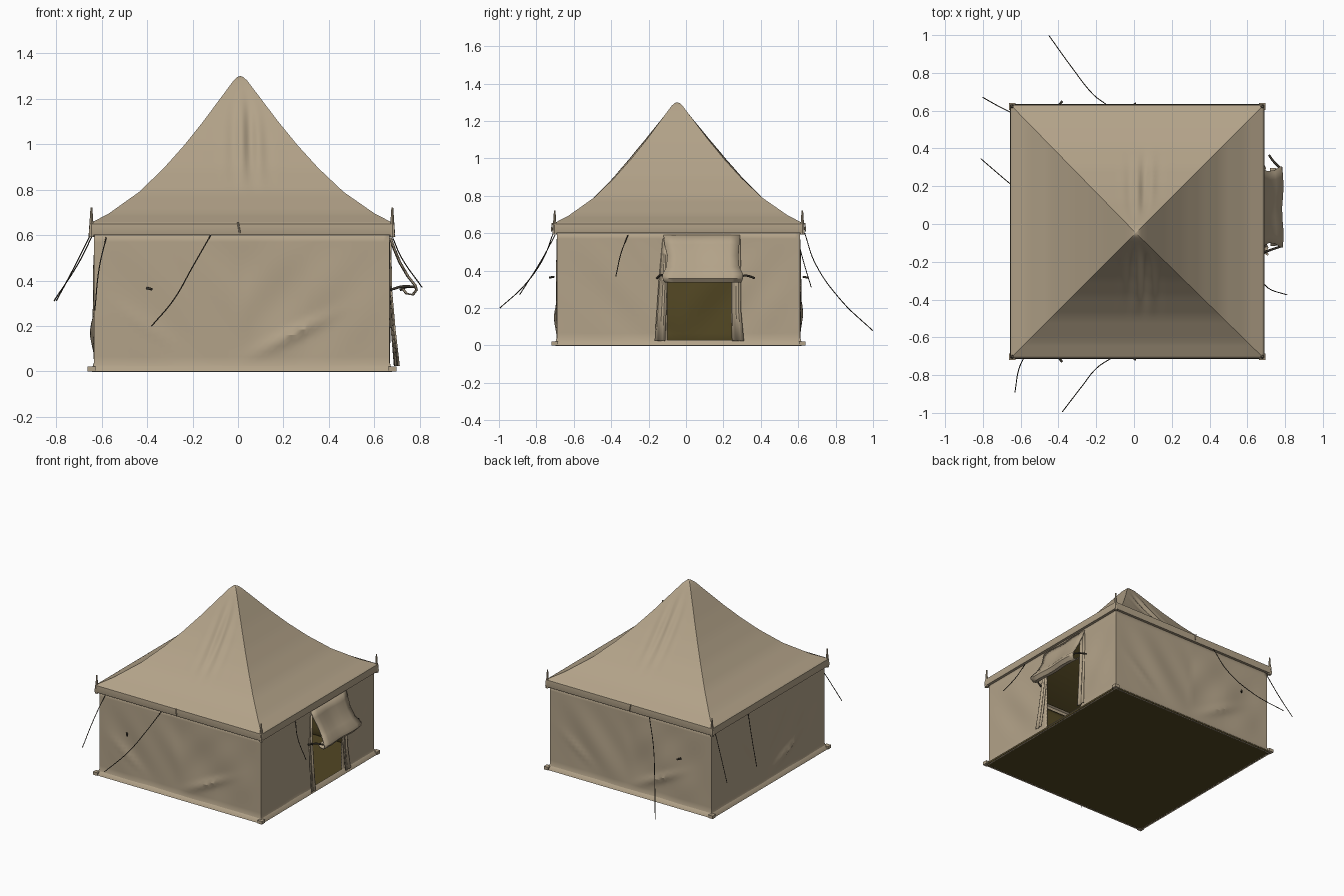
import bpy, bmesh, math
from mathutils import Vector

if "Cube" in bpy.data.objects:
    bpy.data.objects.remove(bpy.data.objects["Cube"])

CX, CY = 0.017, -0.04      # centre of the tent body


def material(name, rgb):
    m = bpy.data.materials.new(name)
    m.diffuse_color = (*rgb, 1)
    m.use_nodes = True
    m.node_tree.nodes["Principled BSDF"].inputs["Base Color"].default_value = m.diffuse_color
    return m


CANVAS = material("tan_canvas", (0.45, 0.365, 0.25))
LINING = material("olive_lining", (0.085, 0.063, 0.017))
ROPE = material("dark_rope", (0.05, 0.042, 0.03))


def make(name, bm, mats, thickness=0.0):
    bmesh.ops.remove_doubles(bm, verts=bm.verts, dist=0.0002)
    me = bpy.data.meshes.new(name)
    bm.to_mesh(me)
    bm.free()
    ob = bpy.data.objects.new(name, me)
    bpy.context.collection.objects.link(ob)
    for m in mats:
        me.materials.append(m)
    bpy.ops.object.select_all(action='DESELECT')
    ob.select_set(True)
    bpy.context.view_layer.objects.active = ob
    bpy.ops.object.shade_smooth_by_angle(angle=math.radians(30))
    if thickness:
        s = ob.modifiers.new("cloth_thickness", 'SOLIDIFY')
        s.thickness, s.offset = thickness, -1
        s.material_offset = len(mats) - 1
    return ob


def square_sheet(name, rows, us, mats, thickness=0.0, disp=None, hole=None):
    """Four-sided cloth: rows are (half width, z, centre x, centre y)."""
    bm = bmesh.new()
    for side in range(4):                       # 0 front, 1 right, 2 back, 3 left
        a = side * math.pi / 2 - math.pi / 2
        n = Vector((math.cos(a), math.sin(a), 0))
        t = Vector((-n.y, n.x, 0))
        grid = []
        for h, z, cx, cy in rows:
            line = []
            for u in us:
                d = disp(side, u, h, z) if disp else 0
                line.append(bm.verts.new(Vector((cx, cy, z)) + n * (h + d) + t * (u * h)))
            grid.append(line)
        for j in range(len(rows) - 1):
            for i in range(len(us) - 1):
                um, zm = (us[i] + us[i + 1]) / 2, (rows[j][1] + rows[j + 1][1]) / 2
                if hole and hole(side, um, zm):
                    continue
                q = (grid[j][i], grid[j][i + 1], grid[j + 1][i + 1], grid[j + 1][i])
                bm.faces.new(q)
    return make(name, bm, mats, thickness)


def strip(name, rows, thickness=0.006, mats=(CANVAS,)):
    """Cloth strip on the right side: rows are (x, z, y0, y1)."""
    bm = bmesh.new()
    n = 8
    grid = [[bm.verts.new((x + 0.004 * math.sin(i * 1.3), y0 + (y1 - y0) * i / n, z))
             for i in range(n + 1)] for x, z, y0, y1 in rows]
    for a, b in zip(grid, grid[1:]):
        for i in range(n):
            bm.faces.new((a[i], b[i], b[i + 1], a[i + 1]))
    bmesh.ops.recalc_face_normals(bm, faces=bm.faces)
    return make(name, bm, mats, thickness)


def rope(name, pts, r=0.003, mat=ROPE):
    cu = bpy.data.curves.new(name, 'CURVE')
    cu.dimensions = '3D'
    cu.bevel_depth, cu.bevel_resolution, cu.use_fill_caps = r, 1, True
    sp = cu.splines.new('BEZIER')
    sp.bezier_points.add(len(pts) - 1)
    for bp, p in zip(sp.bezier_points, pts):
        bp.co = p
        bp.handle_left_type = bp.handle_right_type = 'AUTO'
    cu.resolution_u = 6
    cu.materials.append(mat)
    ob = bpy.data.objects.new(name, cu)
    bpy.context.collection.objects.link(ob)


def box(name, centre, size, mat):
    bm = bmesh.new()
    bmesh.ops.create_cube(bm, size=1)
    for v in bm.verts:
        v.co = Vector(centre) + Vector([a * b for a, b in zip(v.co, size)])
    return make(name, bm, [mat])


# Walls with soft folds and a door opening on the right side
D0, D1 = -0.06 / 0.65, 0.285 / 0.65
wall_us = sorted([-1 + i / 24 for i in range(49)] + [D0, D1])


def wall_folds(side, u, h, z):
    if abs(u) > 0.999:
        return 0
    win = math.sin(math.pi * min(z / 0.6, 1)) * (1 - u ** 4)
    d = 0.004 * math.sin(7 * u + 9 * z + side) + 0.003 * math.sin(14 * abs(u) - 16 * z)
    x = u * h
    if side != 1:                               # long diagonal crease low on the wall
        line = 0.05 + 0.5 * x
        d += 0.022 * math.exp(-((z - line) / 0.025) ** 2) * math.exp(-((x - 0.2) / 0.16) ** 2)
        line = 0.22 - 0.75 * (x + 0.45)
        d += 0.010 * math.exp(-((z - line) / 0.03) ** 2) * math.exp(-((x + 0.42) / 0.12) ** 2)
    return d * win


wall_z = [0.0, 0.02, 0.04] + [0.04 + 0.53 * i / 22 for i in range(1, 23)] + [0.61]
square_sheet("walls", [(0.65 + 0.012 * max(0, 1 - z / 0.04), z, CX, CY) for z in wall_z],
             wall_us, [CANVAS, LINING], 0.008, wall_folds,
             lambda s, u, z: s == 1 and D0 < u < D1 and 0.02 < z < 0.57)

# Groundsheet, hem and corner feet
box("groundsheet", (CX, CY, 0.005), (1.33, 1.33, 0.01), LINING)
square_sheet("hem", [(0.674, 0, CX, CY), (0.672, 0.007, CX, CY), (0.65, 0.03, CX, CY)],
             [-1, 0, 1], [CANVAS])

# Concave roof with gathered wrinkles below the peak
profile = [(0.662, 0.655), (0.585, 0.695), (0.45, 0.79), (0.34, 0.895), (0.25, 0.995),
           (0.165, 1.1), (0.09, 1.2), (0.03, 1.28), (0.013, 1.296), (0.0005, 1.3)]
roof_rows = []
for k, (a, b) in enumerate(zip(profile, profile[1:])):
    steps = 4 if k < 6 else 2
    for i in range(steps):
        f = i / steps
        h, z = a[0] + (b[0] - a[0]) * f, a[1] + (b[1] - a[1]) * f
        s = 1 - h / 0.662
        roof_rows.append((h, z, CX - 0.007 * s, CY - 0.008 * s))
roof_rows.append((0.0005, 1.3, CX - 0.007, CY - 0.008))


def roof_folds(side, u, h, z):
    if side % 2 or not 0.8 < z < 1.22:
        return 0
    w = math.sin(math.pi * (z - 0.8) / 0.42) * (1 - u * u) ** 2
    x = u * h * (1 if side == 0 else -1)
    return 0.013 * w * math.sin((x + 0.02) * 75) * math.exp(-((x - 0.04) / 0.08) ** 2)


square_sheet("roof", roof_rows, [-1 + i / 28 for i in range(57)], [CANVAS], 0.0, roof_folds)
inner = [(max(h - 0.022, 0.001), z - 0.012, x, y) for h, z, x, y in roof_rows[::4]]
square_sheet("roof_lining", inner, [-1, 0, 1], [LINING])

# Valance band round the eaves
square_sheet("valance", [(0.64, 0.603, CX, CY), (0.671, 0.6, CX, CY), (0.673, 0.605, CX, CY),
                         (0.67, 0.65, CX, CY), (0.66, 0.657, CX, CY)], [-1, 0, 1], [CANVAS])

# Corner spikes and feet
for sx in (-1, 1):
    for sy in (-1, 1):
        x, y = CX + sx * 0.662, CY + sy * 0.662
        bm = bmesh.new()
        bmesh.ops.create_cone(bm, cap_ends=True, segments=8, radius1=0.013, radius2=0.004, depth=0.13)
        bmesh.ops.translate(bm, verts=bm.verts, vec=(x, y, 0.657))
        make("corner_spike", bm, [CANVAS])
        box("corner_foot", (x, y, 0.011), (0.035, 0.035, 0.022), CANVAS)

# Door: raised awning flap with rolled lip, and side curtains
strip("door_flap", [(0.672, 0.59, -0.12, 0.29), (0.69, 0.54, -0.115, 0.285), (0.715, 0.48, -0.10, 0.28),
                    (0.75, 0.42, -0.105, 0.285), (0.782, 0.38, -0.125, 0.305), (0.788, 0.358, -0.125, 0.305),
                    (0.77, 0.335, -0.115, 0.295), (0.74, 0.34, -0.115, 0.295), (0.722, 0.362, -0.115, 0.295)])
strip("door_curtain_near", [(0.671, 0.57, -0.125, -0.10), (0.674, 0.36, -0.145, -0.10),
                            (0.69, 0.18, -0.157, -0.105), (0.708, 0.025, -0.168, -0.11)])
strip("door_curtain_far", [(0.671, 0.57, 0.245, 0.29), (0.674, 0.36, 0.24, 0.295),
                           (0.682, 0.18, 0.24, 0.295), (0.695, 0.025, 0.245, 0.31)])
rope("flap_tie_near", [(0.775, -0.12, 0.372), (0.73, -0.135, 0.375), (0.672, -0.155, 0.36)], 0.006)
rope("flap_tie_far", [(0.77, 0.30, 0.372), (0.74, 0.33, 0.372), (0.715, 0.365, 0.36)], 0.006)

# Guy ropes
guys = [
    [(-0.12, -0.71, 0.60), (-0.2, -0.765, 0.46), (-0.28, -0.865, 0.32), (-0.38, -0.995, 0.2)],
    [(-0.15, 0.635, 0.60), (-0.22, 0.69, 0.44), (-0.33, 0.83, 0.24), (-0.45, 0.997, 0.08)],
    [(-0.58, -0.70, 0.59), (-0.61, -0.77, 0.46), (-0.63, -0.89, 0.27)],
    [(-0.65, 0.59, 0.60), (-0.72, 0.625, 0.46), (-0.80, 0.67, 0.31)],
    [(-0.64, 0.20, 0.60), (-0.70, 0.25, 0.48), (-0.81, 0.345, 0.31)],
    [(0.68, -0.31, 0.59), (0.72, -0.345, 0.50), (0.81, -0.375, 0.37)],
]
for g in guys:
    rope("guy_rope", g, 0.0025)

# Small wall toggles and valance knots, front and back
for y, s in ((CY - 0.655, -1), (CY + 0.655, 1)):
    rope("wall_toggle", [(-0.40, y + s * 0.012, 0.367), (-0.38, y + s * 0.035, 0.362)], 0.006)
    rope("valance_knot", [(0.0, y + s * 0.02, 0.655), (0.008, y + s * 0.024, 0.61)], 0.004, CANVAS)
